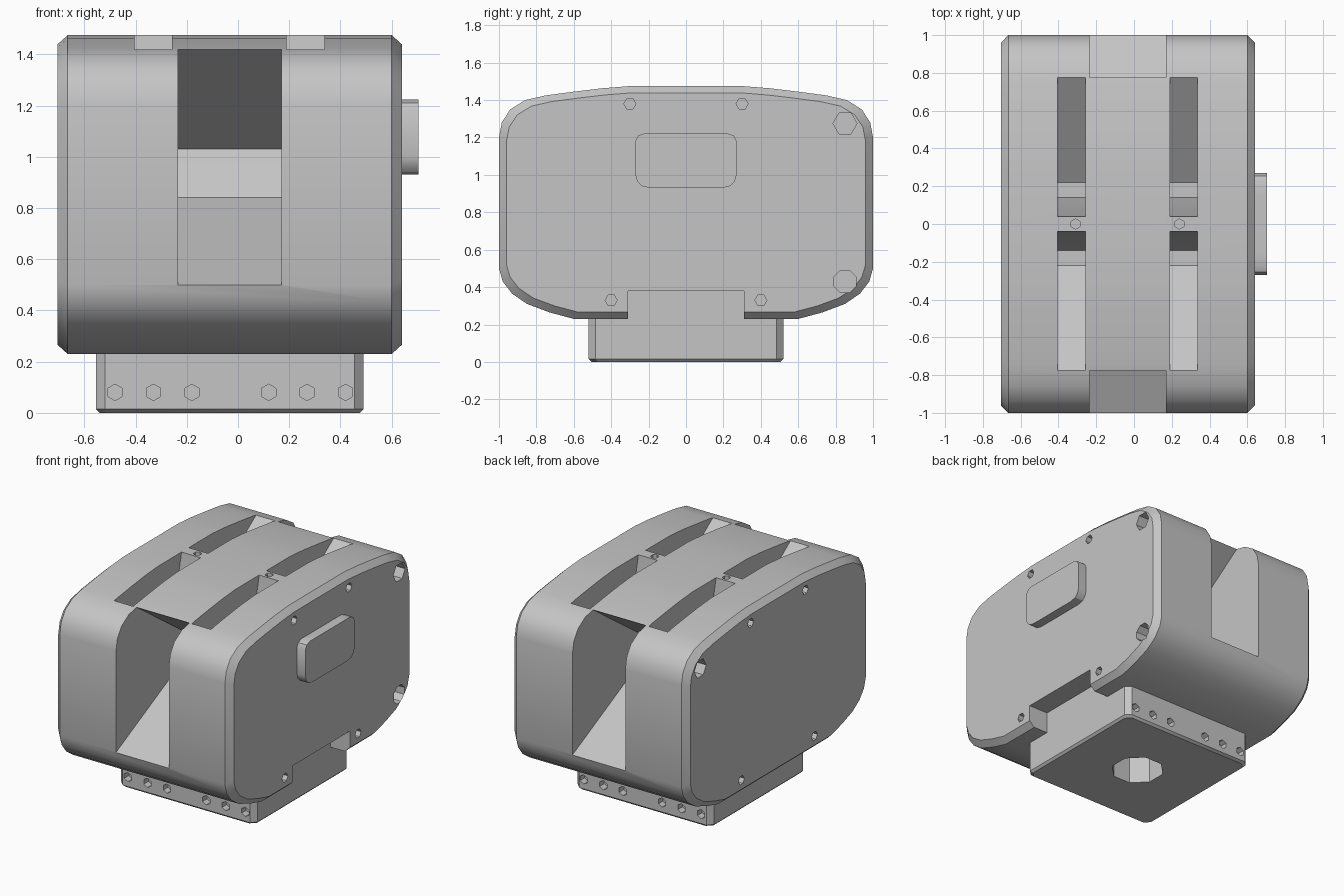
import bpy
import bmesh
from math import pi
from mathutils import Matrix, Vector

if "Cube" in bpy.data.objects:
    bpy.data.objects.remove(bpy.data.objects["Cube"], do_unlink=True)

grey = bpy.data.materials.new("plain grey")
grey.use_nodes = True
COLOUR = (0.56, 0.56, 0.56, 1)
grey.diffuse_color = COLOUR
grey.node_tree.nodes["Principled BSDF"].inputs["Base Color"].default_value = COLOUR


def make(name, bm):
    bmesh.ops.recalc_face_normals(bm, faces=bm.faces)
    mesh = bpy.data.meshes.new(name)
    bm.to_mesh(mesh)
    bm.free()
    mesh.materials.append(grey)
    ob = bpy.data.objects.new(name, mesh)
    bpy.context.scene.collection.objects.link(ob)
    return ob


def loft(name, rings):
    """Skin a list of equal-length closed rings and cap both ends."""
    bm = bmesh.new()
    loops = [[bm.verts.new(p) for p in ring] for ring in rings]
    for a, b in zip(loops, loops[1:]):
        for i in range(len(a)):
            j = (i + 1) % len(a)
            bm.faces.new((a[i], a[j], b[j], b[i]))
    bm.faces.new(loops[0])
    bm.faces.new(loops[-1])
    return make(name, bm)


def prism(name, profile, x0, x1):
    return loft(name, [[(x, y, z) for y, z in profile] for x in (x0, x1)])


def rod(centre, axis, radius, length, sides=6, turn=0):
    """Many-sided cutter centred on a point, running along an axis."""
    bm = bmesh.new()
    bmesh.ops.create_cone(bm, cap_ends=True, segments=sides, radius1=radius,
                          radius2=radius, depth=length,
                          matrix=Matrix.Rotation(turn, 4, "Z"))
    rot = Vector(axis).to_track_quat("Z", "Y").to_matrix().to_4x4()
    bm.transform(Matrix.Translation(centre) @ rot)
    return make("cutter", bm)


def cut(target, *cutters):
    """Subtract each cutter, apply the result and discard the cutter."""
    for cutter in cutters:
        cutter.hide_render = True
        mod = target.modifiers.new("cut", "BOOLEAN")
        mod.operation = "DIFFERENCE"
        mod.solver = "EXACT"
        mod.object = cutter
        bpy.context.view_layer.objects.active = target
        bpy.ops.object.modifier_apply(modifier=mod.name)
        bpy.data.objects.remove(cutter, do_unlink=True)


# Housing: rounded side profile with chamfered ends
half = [(0.6, 0.23), (0.73, 0.265), (0.85, 0.31), (0.93, 0.365), (0.98, 0.43),
        (1, 0.5), (1, 1.2), (0.985, 1.28), (0.94, 1.35), (0.86, 1.4),
        (0.75, 1.425), (0.6, 1.445), (0.45, 1.463), (0.3, 1.475)]
outline = half + [(-y, z) for y, z in reversed(half)]
MID = 0.8525


def ring(x, inset):
    return [(x, y * (1 - inset), MID + (z - MID) * (1 - inset * 1.45))
            for y, z in outline]


housing = loft("housing", [ring(-0.705, 0.04), ring(-0.665, 0),
                           ring(0.6, 0), ring(0.64, 0.04)])

# Funnel openings in front and back, and pairs of pockets on top
funnel = [(-1.1, 0.45), (-0.3, 0.84), (-0.25, 0.94), (-0.22, 1.03),
          (-0.78, 1.422), (-1.1, 1.646)]
pocket = [(-0.78, 1.422), (-0.22, 1.03), (-0.14, 1.03), (-0.04, 1.47),
          (-0.04, 1.6), (-0.78, 1.6)]
for s in (1, -1):
    cut(housing, prism("cutter", [(s * y, z) for y, z in funnel], -0.235, 0.17))
    for x in (-0.405, 0.19):
        cut(housing, prism("cutter", [(s * y, z) for y, z in pocket],
                           x, x + 0.147))

# Screw holes between the top pockets
for x in (-0.31, 0.24):
    cut(housing, rod((x, 0, 1.45), (0, 0, 1), 0.027, 0.3))

# Notch under the left end
notch = [(-0.31, 0.1), (0.31, 0.1), (0.31, 0.38), (-0.31, 0.38)]
cut(housing, prism("cutter", notch, 0.49, 0.8))

# Raised plate with rounded lower corners
plate_half = [(0.19, 0.93), (0.235, 0.94), (0.26, 0.965), (0.27, 1.0),
              (0.27, 1.18), (0.255, 1.21), (0.22, 1.223)]
plate = prism("side_plate", plate_half + [(-y, z) for y, z in reversed(plate_half)],
              0.63, 0.705)

# Holes in both ends
for s in (1, -1):
    cut(housing, rod((0, s * 0.2, 1.2), (1, 0, 0), 0.057, 2, turn=pi / 2))
    cut(plate, rod((0.65, s * 0.2, 1.2), (1, 0, 0), 0.057, 1, turn=pi / 2))
    for x in (-0.705, 0.64):
        cut(housing,
            rod((x, s * 0.85, 1.275), (1, 0, 0), 0.064, 0.3, turn=pi / 2),
            rod((x, s * 0.3, 1.38), (1, 0, 0), 0.032, 0.16, turn=pi / 2),
            rod((x, s * 0.4, 0.33), (1, 0, 0), 0.032, 0.16, turn=pi / 2))
    cut(housing, rod((0.64, s * 0.85, 0.43), (1, 0, 0), 0.064, 0.3, 8, pi / 8))


# Mounting block: chamfered corners and bottom edge
def block_ring(z, inset):
    x0, x1, y1, c = -0.555 + inset, 0.49 - inset, 0.52 - inset, 0.035
    return [(x0 + c, -y1, z), (x1 - c, -y1, z), (x1, -y1 + c, z), (x1, y1 - c, z),
            (x1 - c, y1, z), (x0 + c, y1, z), (x0, y1 - c, z), (x0, -y1 + c, z)]


block = loft("mounting_block", [block_ring(0, 0.015), block_ring(0.015, 0),
                                block_ring(0.25, 0)])
cut(block, rod((-0.03, 0, 0), (0, 0, 1), 0.175, 0.4, 8, pi / 8))
for s in (1, -1):
    for x in (-0.48, -0.33, -0.18, 0.12, 0.27, 0.42):
        cut(block, rod((x, s * 0.52, 0.08), (0, 1, 0), 0.032, 0.1))

# Smooth the rounded walls, keep the cut edges sharp
for ob in (housing, plate, block):
    bpy.ops.object.select_all(action="DESELECT")
    ob.select_set(True)
    bpy.context.view_layer.objects.active = ob
    bpy.ops.object.shade_smooth_by_angle(angle=pi / 6)
